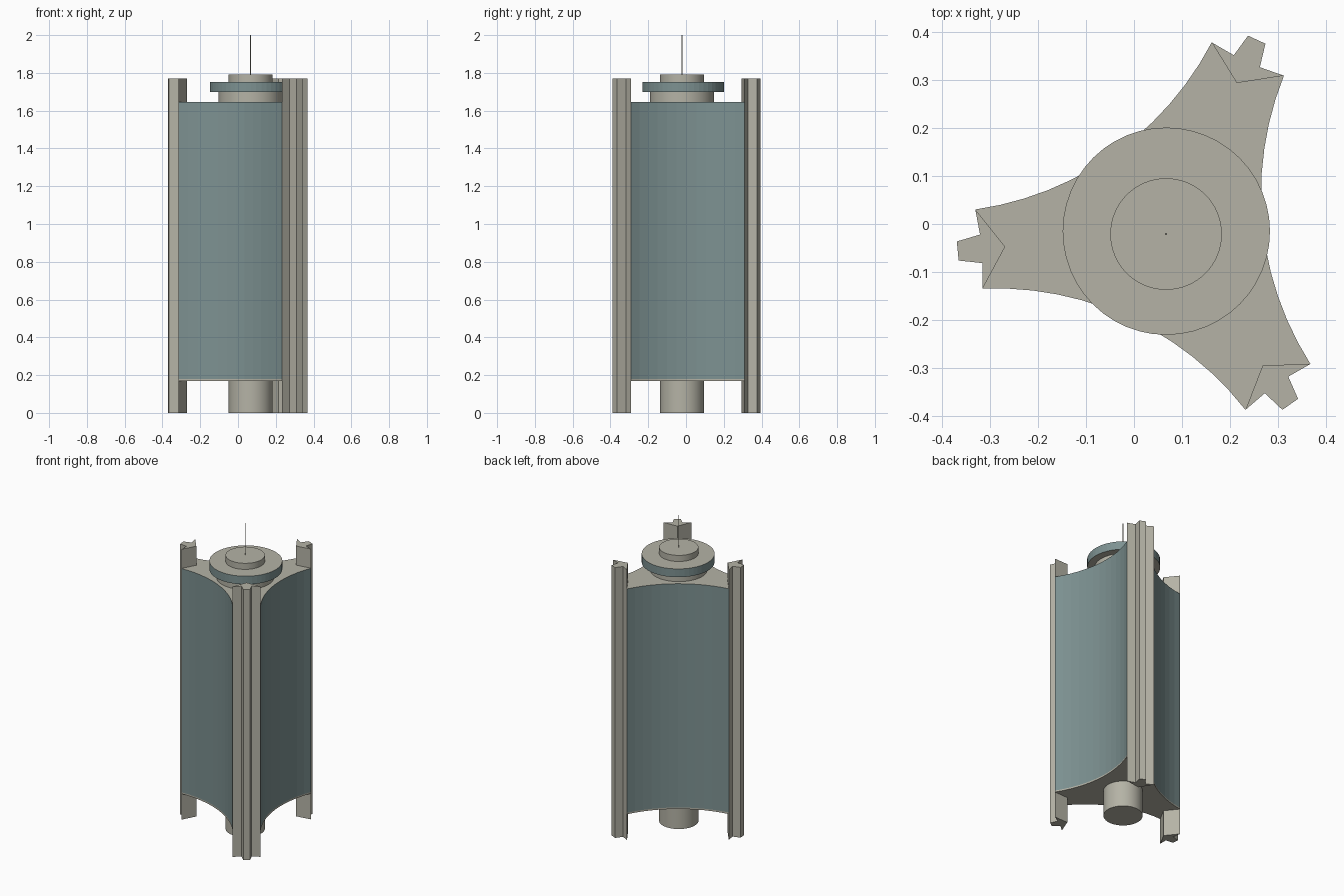
import bpy, bmesh, math
from mathutils import Vector

if "Cube" in bpy.data.objects:
    bpy.data.objects.remove(bpy.data.objects["Cube"])


def material(name, color):
    m = bpy.data.materials.new(name)
    m.diffuse_color = (*color, 1)
    m.use_nodes = True
    m.node_tree.nodes["Principled BSDF"].inputs["Base Color"].default_value = m.diffuse_color
    return m


CONCRETE = material("warm grey concrete", (0.46, 0.45, 0.38))
GLASS = material("blue grey glass", (0.205, 0.285, 0.285))

CX, CY = 0.0715, -0.016            # centre of the three wings
WINGS = [math.radians(65.25 + 120 * k) for k in range(3)]
CORNER_R, CORNER_T = 0.397, 0.083  # wing end corners
FLOORS, BAYS = 27, 12


def polar(angle, r, t):
    """Point at radius r and sideways offset t on a wing axis."""
    return Vector((CX + r * math.cos(angle) - t * math.sin(angle),
                   CY + r * math.sin(angle) + t * math.cos(angle)))


def finish(bm, name, mats):
    me = bpy.data.meshes.new(name)
    bm.to_mesh(me)
    bm.free()
    for m in mats:
        me.materials.append(m)
    ob = bpy.data.objects.new(name, me)
    bpy.context.collection.objects.link(ob)
    return ob


def prism(bm, outline, levels):
    """Closed prism through several heights; returns side faces by level."""
    rings = [[bm.verts.new((p.x, p.y, z)) for p in outline] for z in levels]
    n = len(outline)
    sides = [[bm.faces.new((a[i], a[(i + 1) % n], b[(i + 1) % n], b[i]))
              for i in range(n)] for a, b in zip(rings, rings[1:])]
    bm.faces.new(rings[0][::-1])
    bm.faces.new(rings[-1])
    return sides


def glaze(bm, faces, frame):
    """Leave a thin concrete frame around each pane."""
    bmesh.ops.inset_individual(bm, faces=faces, thickness=frame, depth=-0.0015)
    for f in faces:
        f.material_index = 1


def drum(name, x, y, r, z0, z1, segments=64, glazed=False):
    bm = bmesh.new()
    outline = [Vector((x + r * math.cos(2 * math.pi * i / segments),
                       y + r * math.sin(2 * math.pi * i / segments)))
               for i in range(segments)]
    sides = prism(bm, outline, [z0, z1])
    if glazed:
        glaze(bm, sides[0], 0.002)
    ob = finish(bm, name, [CONCRETE, GLASS])
    if not glazed:
        bpy.context.view_layer.objects.active = ob
        ob.select_set(True)
        bpy.ops.object.shade_smooth_by_angle(angle=math.radians(30))
        ob.select_set(False)
    return ob


def concave_arc(a, b, sag, steps):
    """Arc from a to b that bows towards the tower centre."""
    mid, half = (a + b) / 2, (b - a).length / 2
    along = (b - a).normalized()
    inward = (Vector((CX, CY)) - mid).normalized()
    rad = (half * half + sag * sag) / (2 * sag)
    top = math.asin(half / rad)
    pts = []
    for i in range(steps + 1):
        phi = -top + 2 * top * i / steps
        pts.append(mid + along * rad * math.sin(phi)
                   + inward * (rad * math.cos(phi) - rad + sag))
    return pts


# Tower body: three concave glazed facades between the wing ends
outline, glazed_cols = [], []
for k, ang in enumerate(WINGS):
    nxt = WINGS[(k + 1) % 3]
    outline.append(polar(ang, 0.36, 0))
    start = len(outline)
    outline += concave_arc(polar(ang, CORNER_R, CORNER_T),
                           polar(nxt, CORNER_R, -CORNER_T), 0.073, BAYS)
    glazed_cols += range(start, start + BAYS)
bm = bmesh.new()
levels = [0.17] + [0.18 + 1.465 * i / FLOORS for i in range(FLOORS + 1)]
rows = prism(bm, outline, levels)
glaze(bm, [row[c] for row in rows[1:] for c in glazed_cols], 0.0036)
finish(bm, "tower_body", [CONCRETE, GLASS])

# Corner pillars: notched section running the full height
section = [(0.342, 0), (0.397, -0.083), (0.392, -0.030), (0.4415, -0.020),
           (0.4415, 0.020), (0.392, 0.030), (0.397, 0.083)]
for k, ang in enumerate(WINGS):
    bm = bmesh.new()
    prism(bm, [polar(ang, r, t) for r, t in section], [0, 1.77])
    finish(bm, f"corner_pillar_{k + 1}", [CONCRETE])

# Central core below, and the stepped crown above
X, Y = 0.067, -0.021
drum("base_core", X, Y, 0.1165, 0, 0.17)
drum("crown_drum", X, Y, 0.17, 1.645, 1.70)
drum("crown_ring", X + 0.0005, Y + 0.006, 0.2165, 1.698, 1.752, 48, True)
drum("crown_cap", X, Y, 0.1165, 1.75, 1.792)
drum("mast", X, Y, 0.0025, 1.79, 2.0, 8)
